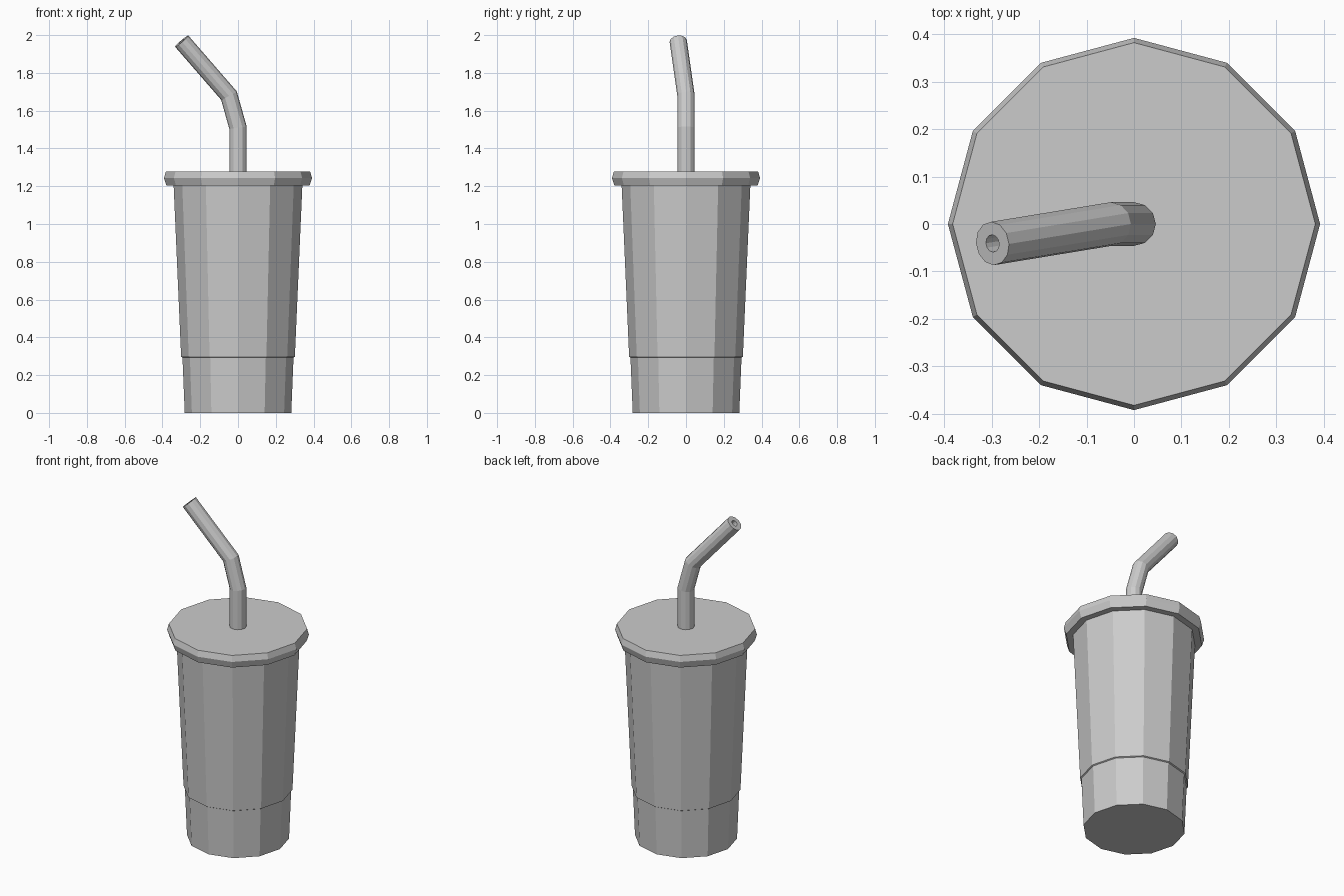
import bpy, bmesh, math
from mathutils import Vector

SIDES = 12

cube = bpy.data.objects.get("Cube")
if cube:
    bpy.data.objects.remove(cube, do_unlink=True)

grey = bpy.data.materials.new("plain grey")
grey.use_nodes = True
colour = (0.6, 0.6, 0.6, 1)
grey.diffuse_color = colour
grey.node_tree.nodes["Principled BSDF"].inputs["Base Color"].default_value = colour


def circle(radius, z=0.0):
    step = math.tau / SIDES
    return [Vector((radius * math.cos(i * step), radius * math.sin(i * step), z))
            for i in range(SIDES)]


def loft(name, rings):
    """Skin a stack of rings, close both ends and make a flat-shaded object."""
    bm = bmesh.new()
    loops = [[bm.verts.new(p) for p in ring] for ring in rings]
    for low, high in zip(loops, loops[1:]):
        for i in range(SIDES):
            j = (i + 1) % SIDES
            bm.faces.new((low[i], low[j], high[j], high[i]))
    bm.faces.new(loops[0][::-1])
    bm.faces.new(loops[-1])
    bmesh.ops.recalc_face_normals(bm, faces=bm.faces)
    mesh = bpy.data.meshes.new(name)
    bm.to_mesh(mesh)
    bm.free()
    mesh.materials.append(grey)
    obj = bpy.data.objects.new(name, mesh)
    bpy.context.collection.objects.link(obj)
    return obj


# Tapered cup with a small step above its base
cup_profile = [(0.282, 0), (0.294, 0.293), (0.301, 0.297), (0.341, 1.21)]
loft("cup", [circle(r, z) for r, z in cup_profile])

# Lid with an angled rim
lid_profile = [(0.379, 1.203), (0.392, 1.243), (0.382, 1.278)]
loft("lid", [circle(r, z) for r, z in lid_profile])

# Bent straw: each ring slides along its segment to the mitre plane at the joint
path = [Vector(p) for p in ((0, 0, 1.26), (0, 0, 1.51),
                            (-0.048, 0, 1.68), (-0.298, -0.041, 1.968))]
dirs = [(b - a).normalized() for a, b in zip(path, path[1:])]
rings = [circle(0.046, path[0].z)]
for k, d in enumerate(dirs):
    joint = path[k + 1]
    normal = (d + dirs[min(k + 1, len(dirs) - 1)]).normalized()
    rings.append([p + d * ((joint - p).dot(normal) / d.dot(normal)) for p in rings[-1]])

# Narrow hole sunk into the straw tip
tip, axis = path[-1], dirs[-1]
hole = [tip + (p - tip) * 0.4 for p in rings[-1]]
rings += [hole, [p - axis * 0.1 for p in hole]]
loft("straw", rings)
